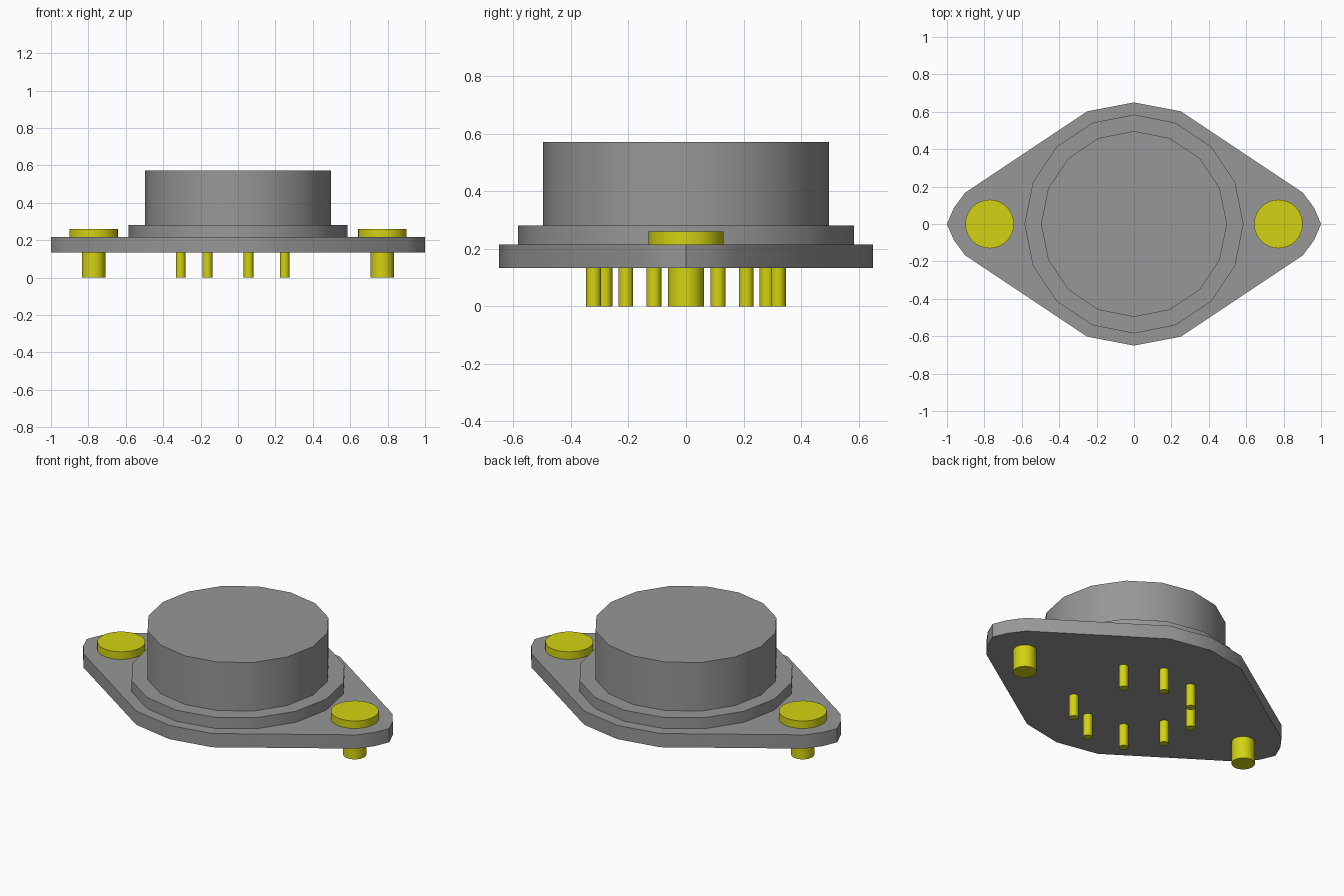
import bpy, bmesh, math

cube = bpy.data.objects.get("Cube")
if cube:
    bpy.data.objects.remove(cube, do_unlink=True)


def make_material(name, colour):
    mat = bpy.data.materials.new(name)
    mat.use_nodes = True
    mat.diffuse_color = colour
    bsdf = next(n for n in mat.node_tree.nodes if n.type == 'BSDF_PRINCIPLED')
    bsdf.inputs["Base Color"].default_value = colour
    return mat


steel = make_material("grey metal", (0.31, 0.31, 0.31, 1))
brass = make_material("yellow metal", (0.65, 0.65, 0.006, 1))


def prism(name, outline, z0, z1, mat):
    """Extrude a counter-clockwise outline from z0 up to z1."""
    bm = bmesh.new()
    low = [bm.verts.new((x, y, z0)) for x, y in outline]
    high = [bm.verts.new((x, y, z1)) for x, y in outline]
    bm.faces.new(low[::-1])
    bm.faces.new(high)
    n = len(outline)
    for i in range(n):
        j = (i + 1) % n
        bm.faces.new((low[i], low[j], high[j], high[i]))
    mesh = bpy.data.meshes.new(name)
    bm.to_mesh(mesh)
    bm.free()
    mesh.materials.append(mat)
    obj = bpy.data.objects.new(name, mesh)
    bpy.context.collection.objects.link(obj)
    bpy.ops.object.select_all(action='DESELECT')
    obj.select_set(True)
    bpy.context.view_layer.objects.active = obj
    bpy.ops.object.shade_smooth_by_angle(angle=math.radians(30))
    return obj


def circle(r, sides, cx=0.0, cy=0.0):
    return [(cx + r * math.cos(math.tau * i / sides),
             cy + r * math.sin(math.tau * i / sides)) for i in range(sides)]


# Diamond-shaped mounting flange, mirrored from one quarter
quarter = [(1.0, 0.0), (0.963, 0.086), (0.903, 0.167), (0.251, 0.602), (0.0, 0.65)]
half = quarter + [(-x, y) for x, y in quarter[-2::-1]]
outline = half + [(x, -y) for x, y in half[-2:0:-1]]
prism("flange", outline, 0.134, 0.216, steel)

# Stepped can on top of the flange
prism("can_rim", circle(0.585, 16), 0.216, 0.282, steel)
prism("can", circle(0.497, 16), 0.282, 0.572, steel)

# Mounting screws at both ends
for side, x in (("left", 0.772), ("right", -0.772)):
    prism(side + "_screw_head", circle(0.13, 32, x), 0.216, 0.261, brass)
    prism(side + "_screw_shaft", circle(0.063, 32, x), 0.0, 0.134, brass)

# Eight pins on a nine-position ring, leaving the +x position empty
for i in range(1, 9):
    a = math.radians(40 * i)
    prism(f"pin_{i}", circle(0.026, 16, 0.326 * math.cos(a), 0.326 * math.sin(a)),
          0.0, 0.134, brass)
